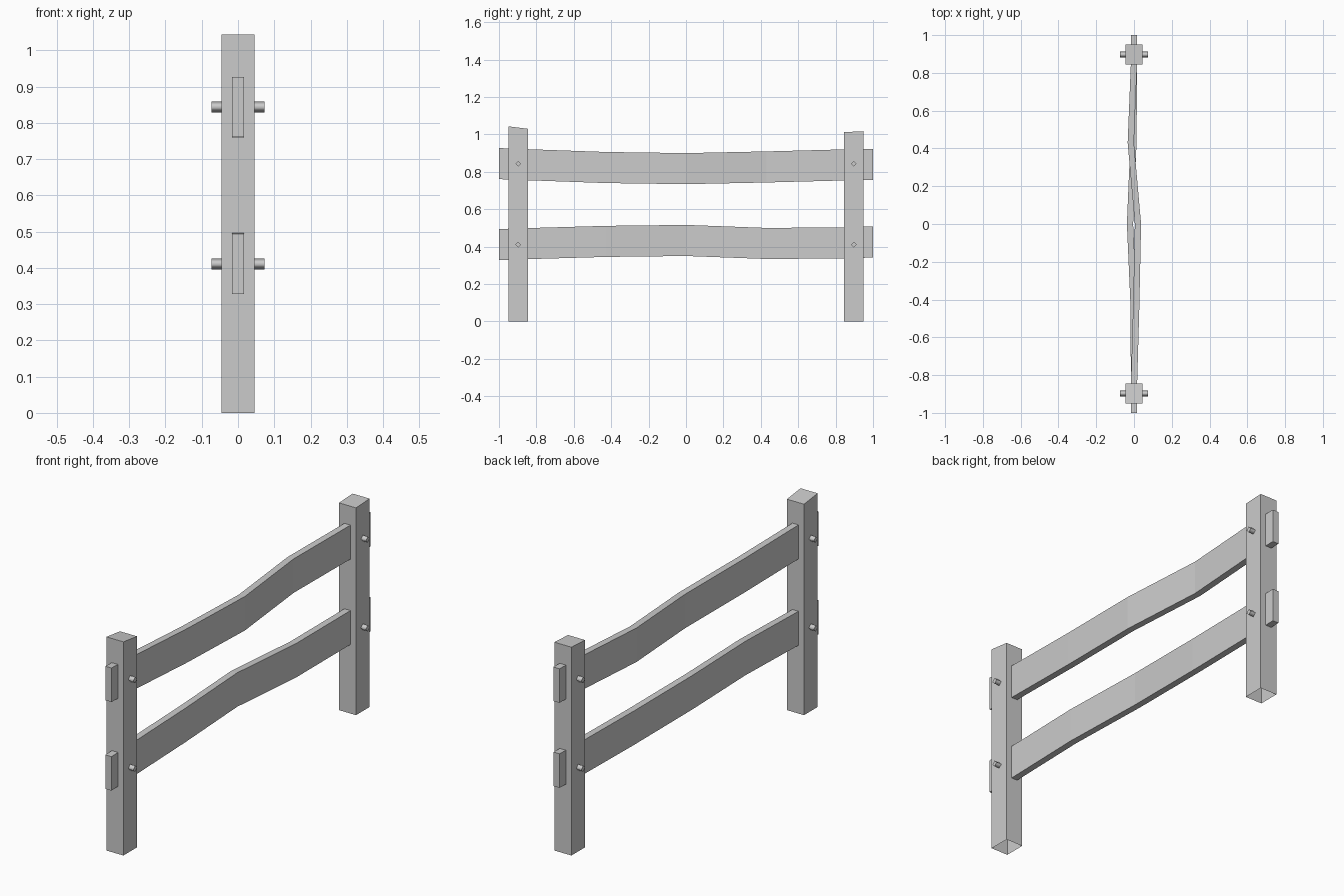
import bpy, bmesh
from math import pi
from mathutils import Matrix

cube = bpy.data.objects.get("Cube")
if cube:
    bpy.data.objects.remove(cube, do_unlink=True)

# Weathered grey wood
wood = bpy.data.materials.new("grey_wood")
wood.use_nodes = True
colour = (0.6, 0.6, 0.6, 1)
wood.diffuse_color = colour
wood.node_tree.nodes["Principled BSDF"].inputs["Base Color"].default_value = colour


def finish(bm, name):
    bmesh.ops.recalc_face_normals(bm, faces=bm.faces)
    mesh = bpy.data.meshes.new(name)
    bm.to_mesh(mesh)
    bm.free()
    mesh.materials.append(wood)
    obj = bpy.data.objects.new(name, mesh)
    bpy.context.collection.objects.link(obj)
    return obj


def loft(name, rings, cap_start=True):
    """Join matching four-point rings into a closed bar."""
    bm = bmesh.new()
    loops = [[bm.verts.new(p) for p in ring] for ring in rings]
    for a, b in zip(loops, loops[1:]):
        for i in range(4):
            j = (i + 1) % 4
            bm.faces.new((a[i], a[j], b[j], b[i]))
    if cap_start:
        bm.faces.new(loops[0])
    bm.faces.new(loops[-1])
    return finish(bm, name)


def post(name, y, z_front, z_back):
    """Square post with a slanted top and an open foot."""
    w, d = 0.046, 0.0525
    corners = [(-w, y - d), (w, y - d), (w, y + d), (-w, y + d)]
    foot = [(px, py, 0) for px, py in corners]
    top = [(px, py, z_front if py < y else z_back) for px, py in corners]
    loft(name, [foot, top], cap_start=False)


def rail(name, path):
    """Warped plank: path holds (x, y, z) centres."""
    w, h = 0.0165, 0.083
    loft(name, [[(x - w, y, z - h), (x + w, y, z - h), (x + w, y, z + h), (x - w, y, z + h)]
                for x, y, z in path])


def peg(name, y, z):
    """Small four-sided pin through the post, rounded by shading."""
    bm = bmesh.new()
    bmesh.ops.create_cone(bm, cap_ends=True, segments=4, radius1=0.015, radius2=0.015,
                          depth=0.146, matrix=Matrix.Translation((0, y, z)) @ Matrix.Rotation(pi / 2, 4, 'Y'))
    for f in bm.faces:
        f.smooth = abs(f.normal.x) < 0.5
    for e in bm.edges:
        e.smooth = all(f.smooth for f in e.link_faces)
    finish(bm, name)


# Posts
post("front_post", -0.897, 1.043, 1.03)
post("back_post", 0.897, 1.012, 1.017)

# Rails
rail("upper_rail", [(0, -1, 0.844), (0, -0.85, 0.838), (0.012, -0.43, 0.823), (0.021, 0, 0.817),
                    (-0.017, 0.43, 0.826), (0, 0.85, 0.837), (0, 1, 0.840)])
rail("lower_rail", [(0, -1, 0.411), (0, -0.85, 0.416), (-0.002, -0.43, 0.428), (-0.021, 0, 0.433),
                    (-0.003, 0.43, 0.417), (0, 0.85, 0.420), (0, 1, 0.425)])

# Pegs
for end, y in (("front", -0.897), ("back", 0.897)):
    for level, z in (("upper", 0.844), ("lower", 0.411)):
        peg(f"{end}_{level}_peg", y, z)
